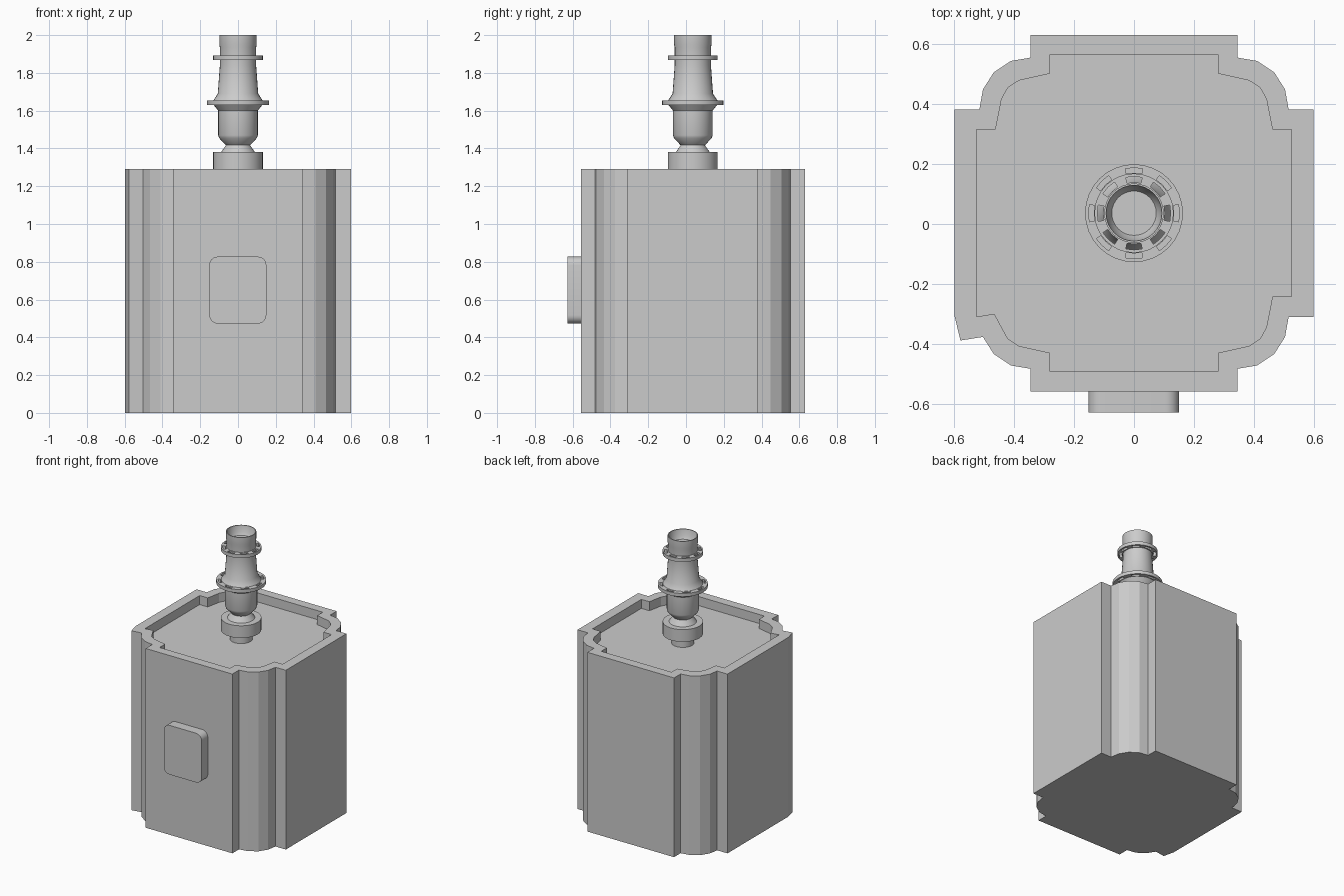
import bpy, bmesh, math
from mathutils import Vector

cube = bpy.data.objects.get("Cube")
if cube:
    bpy.data.objects.remove(cube)

grey = bpy.data.materials.new("plain_grey")
GREY = (0.6, 0.6, 0.6, 1)
grey.diffuse_color = GREY
grey.use_nodes = True
grey.node_tree.nodes["Principled BSDF"].inputs["Base Color"].default_value = GREY

CY = 0.036      # depth of the body axis
TOP = 1.29      # rim height
FLOOR = 1.225   # recessed lid height
SEG = 32


def finish(bm, name, smooth=False):
    bmesh.ops.recalc_face_normals(bm, faces=bm.faces)
    mesh = bpy.data.meshes.new(name)
    bm.to_mesh(mesh)
    bm.free()
    mesh.materials.append(grey)
    obj = bpy.data.objects.new(name, mesh)
    bpy.context.collection.objects.link(obj)
    if smooth:
        bpy.ops.object.select_all(action='DESELECT')
        obj.select_set(True)
        bpy.context.view_layer.objects.active = obj
        bpy.ops.object.shade_smooth_by_angle(angle=math.radians(30))
    return obj


def outline(corner, odd_corner):
    """Mirror one corner run into four; the front right one is irregular."""
    pts = list(corner)
    pts += [(x, -y) for x, y in reversed(corner)]
    pts += odd_corner
    pts += [(-x, y) for x, y in reversed(corner)]
    return [(x, y + CY) for x, y in pts]


def loop(bm, pts, z):
    return [bm.verts.new((x, y, z)) for x, y in pts]


def bridge(bm, a, b):
    for i in range(len(a)):
        j = (i + 1) % len(a)
        bm.faces.new((a[i], a[j], b[j], b[i]))


# Body: notched case with a thin rim and a recessed lid
outer = [(.345, .593), (.345, .518), (.41, .507), (.467, .469),
         (.503, .412), (.515, .345), (.597, .345)]
inner = [(.28, .528), (.28, .465), (.383, .442), (.42, .418),
         (.441, .38), (.461, .278), (.525, .278)]
# Both runs go clockwise as seen from above
outer.reverse()
inner.reverse()
outer_odd = [(-x, -y) for x, y in outer]
outer_odd[0:2] = [(-.597, -.345), (-.578, -.424)]
inner_odd = [(-x, -y) for x, y in inner]
inner_odd[0:3] = [(-.525, -.345), (-.465, -.335), (-.441, -.38)]
# Order the loop counter-clockwise: front right, front left, back left, back right
def ring(run, odd):
    front_left = [(x, -y) for x, y in reversed(run)]
    back_right = [(-x, y) for x, y in reversed(run)]
    return [(x, y + CY) for x, y in odd + front_left + run + back_right]


out_pts, in_pts = ring(outer, outer_odd), ring(inner, inner_odd)
bm = bmesh.new()
base = loop(bm, out_pts, 0)
rim_out = loop(bm, out_pts, TOP)
rim_in = loop(bm, in_pts, TOP)
lid = loop(bm, in_pts, FLOOR)
bridge(bm, base, rim_out)
bridge(bm, rim_out, rim_in)
bridge(bm, rim_in, lid)
bm.faces.new(base)
bm.faces.new(lid)
finish(bm, "body_case")

# Front button: rounded plate standing out of the front face
bm = bmesh.new()
pts = []
for k, (sx, sz) in enumerate([(1, 1), (-1, 1), (-1, -1), (1, -1)]):
    for i in range(7):
        a = math.radians(90 * k + 15 * i)
        pts.append((sx * .106 + .045 * math.cos(a) - .001,
                    .65 + sz * .132 + .045 * math.sin(a)))
back = [bm.verts.new((x, -.55, z)) for x, z in pts]
front = [bm.verts.new((x, -.627, z)) for x, z in pts]
bridge(bm, back, front)
bm.faces.new(back)
bm.faces.new(front)
finish(bm, "front_button", True)


def lathe(name, profile):
    """Spin (radius, height) points about the body axis."""
    bm = bmesh.new()
    rows = []
    for r, z in profile:
        if r == 0:
            rows.append([bm.verts.new((0, CY, z))] * SEG)
        else:
            rows.append([bm.verts.new((r * math.cos(math.tau * i / SEG),
                                       CY + r * math.sin(math.tau * i / SEG), z))
                         for i in range(SEG)])
    for a, b in zip(rows, rows[1:]):
        for i in range(SEG):
            j = (i + 1) % SEG
            corners = list(dict.fromkeys((a[i], a[j], b[j], b[i])))
            bm.faces.new(corners)
    return finish(bm, name, True)


# Collar on a short neck
lathe("collar", [(.074, FLOOR), (.074, 1.292), (.132, 1.292), (.132, 1.38),
                 (.09, 1.38), (.062, 1.42), (0, 1.42)])

# Stem: waisted tube with a shallow cup at its top
lathe("stem", [(0, 1.41), (.062, 1.415), (.072, 1.425), (.1, 1.455), (.105, 1.47),
               (.105, 1.6), (.13, 1.632), (.13, 1.655), (.107, 1.69),
               (.096, 1.84), (.096, 1.935), (.099, 1.95), (.099, 2.0),
               (.093, 2.0), (.085, 1.955), (.074, 1.935), (0, 1.935)])


def slotted_flange(name, radii, z0, z1, half_slot):
    """Flat ring with eight slots cut through its middle band."""
    angles = []
    for k in range(8):
        c = 45 * k
        angles += [c - half_slot, c, c + half_slot, c + 22.5]
    bm = bmesh.new()
    n = len(angles)
    grid = [[[bm.verts.new((r * math.cos(math.radians(a)),
                            CY + r * math.sin(math.radians(a)), z))
              for a in angles] for r in radii] for z in (z0, z1)]

    def solid(band, i):
        return band != 1 or i % 4 > 1

    for band in range(3):
        for i in range(n):
            j = (i + 1) % n
            if solid(band, i):
                for g in grid:
                    bm.faces.new((g[band][i], g[band][j], g[band + 1][j], g[band + 1][i]))
    # Walls: ring edges, then slot edges
    for g in range(4):
        for i in range(n):
            j = (i + 1) % n
            if g in (0, 3) or not solid(1, i):
                bm.faces.new((grid[0][g][i], grid[0][g][j], grid[1][g][j], grid[1][g][i]))
    for i in range(n):
        if solid(1, i) != solid(1, i - 1):
            bm.faces.new((grid[0][1][i], grid[0][2][i], grid[1][2][i], grid[1][1][i]))
    finish(bm, name, True)


slotted_flange("lower_flange", (.12, .134, .151, .163), 1.631, 1.655, 11)
slotted_flange("upper_flange", (.094, .103, .122, .132), 1.867, 1.892, 13)
